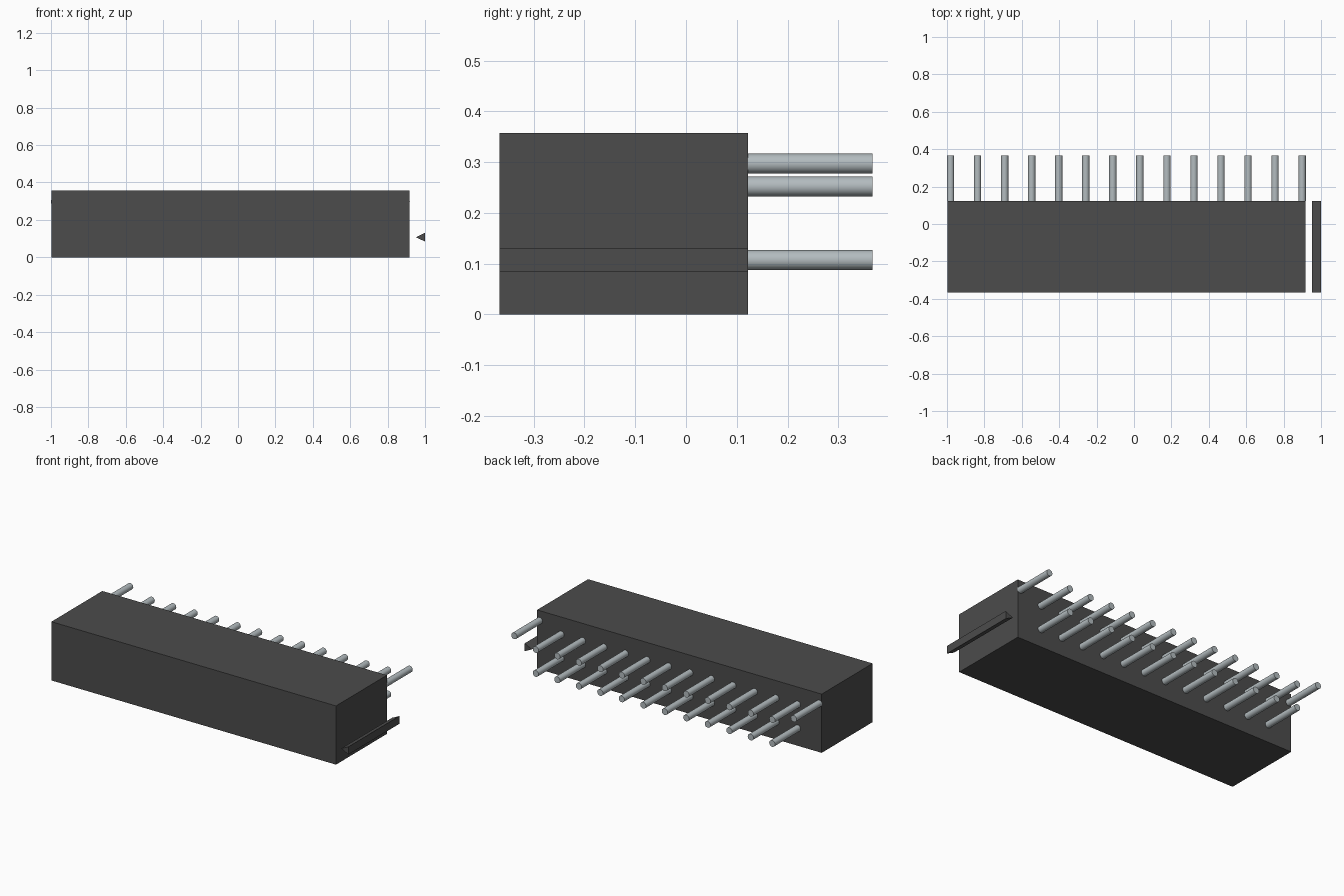
import bpy
import bmesh
import math

cube = bpy.data.objects.get("Cube")
if cube:
    bpy.data.objects.remove(cube, do_unlink=True)


def make_material(name, colour):
    mat = bpy.data.materials.new(name)
    mat.use_nodes = True
    mat.diffuse_color = (*colour, 1)
    mat.node_tree.nodes["Principled BSDF"].inputs["Base Color"].default_value = (*colour, 1)
    return mat


plastic = make_material("dark grey plastic", (0.072, 0.072, 0.072))
metal = make_material("pale steel", (0.45, 0.5, 0.52))

FRONT, BACK, PIN_END = -0.367, 0.122, 0.367


def extrude_profile(name, points, mat):
    """Extrude an x-z outline from the front of the body to its back."""
    bm = bmesh.new()
    face = bm.faces.new([bm.verts.new((x, FRONT, z)) for x, z in points])
    result = bmesh.ops.extrude_face_region(bm, geom=[face])
    moved = [v for v in result["geom"] if isinstance(v, bmesh.types.BMVert)]
    bmesh.ops.translate(bm, verts=moved, vec=(0, BACK - FRONT, 0))
    bmesh.ops.recalc_face_normals(bm, faces=bm.faces)
    mesh = bpy.data.meshes.new(name)
    bm.to_mesh(mesh)
    bm.free()
    mesh.materials.append(mat)
    obj = bpy.data.objects.new(name, mesh)
    bpy.context.collection.objects.link(obj)
    return obj


def add_pin(name, x, z):
    bpy.ops.mesh.primitive_cylinder_add(
        vertices=32, radius=0.0195, depth=PIN_END - BACK,
        location=(x, (BACK + PIN_END) / 2, z), rotation=(math.pi / 2, 0, 0))
    pin = bpy.context.object
    pin.name = name
    pin.data.materials.append(metal)
    bpy.ops.object.shade_smooth_by_angle()


# Housing block and the separate triangular marker beside it
left, right, top = -0.998, 0.916, 0.357
extrude_profile("housing", [(left, 0), (right, 0), (right, top), (left, top)], plastic)
extrude_profile("marker_wedge", [(0.951, 0.1075), (1, 0.084), (1, 0.131)], plastic)

# Two rows of contact pins, with a raised mounting pin at each end
middle, pitch, columns = -0.041, 0.1446, 14
for i in range(columns):
    x = middle + (i - (columns - 1) / 2) * pitch
    if i in (0, columns - 1):
        add_pin("mounting_pin", x, 0.297)
    else:
        add_pin("upper_pin", x, 0.252)
        add_pin("lower_pin", x, 0.107)
